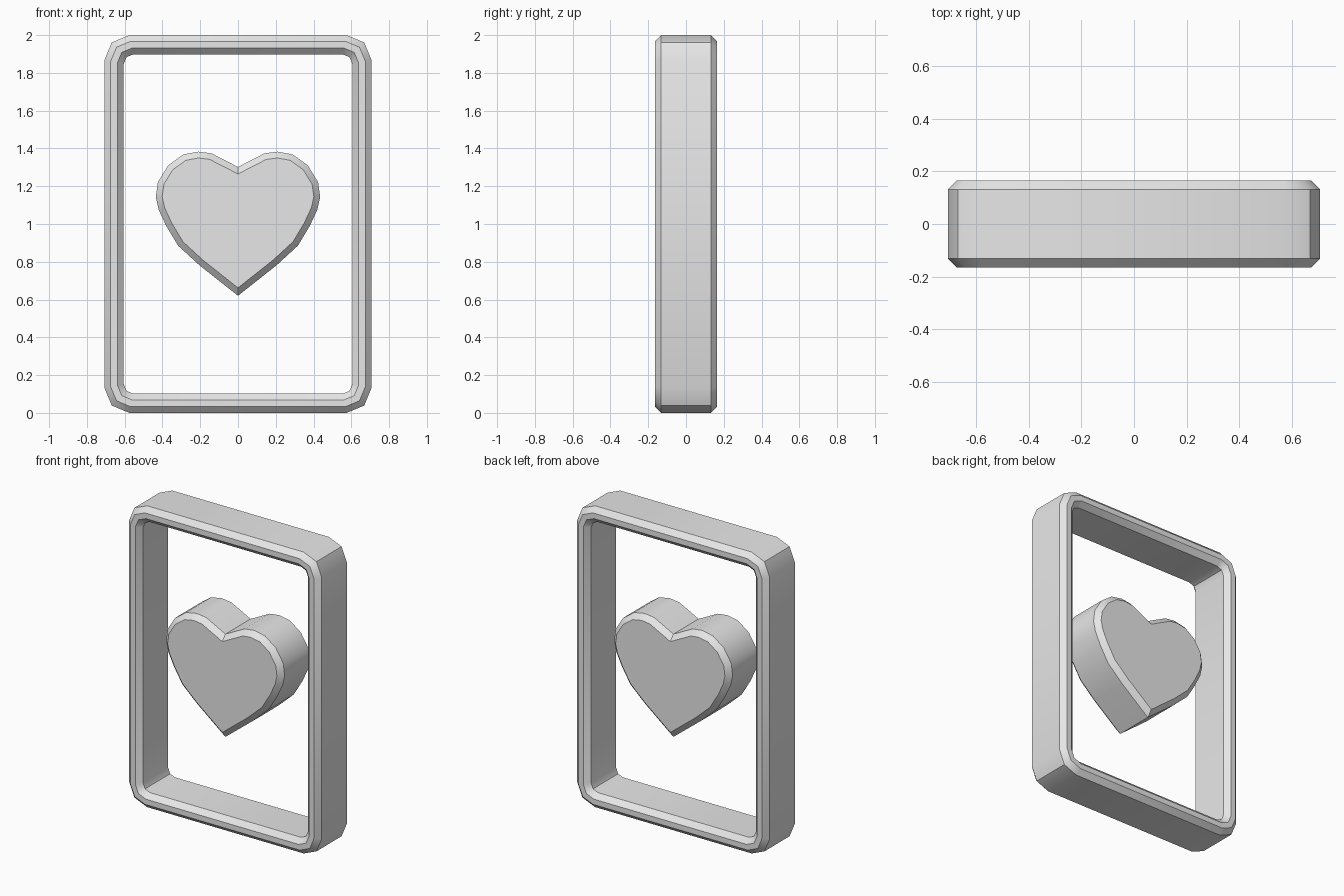
import bpy, bmesh, math
from mathutils import Vector

cube = bpy.data.objects.get("Cube")
if cube:
    bpy.data.objects.remove(cube, do_unlink=True)

DEPTH = 0.165     # half thickness, front to back
CHAMFER = 0.033

grey = bpy.data.materials.new("plain_grey")
grey.use_nodes = True
grey.diffuse_color = (0.8, 0.8, 0.8, 1)
grey.node_tree.nodes["Principled BSDF"].inputs["Base Color"].default_value = (0.8, 0.8, 0.8, 1)


def inset(outline, amount):
    """Move a counter-clockwise outline inwards with mitred corners."""
    result = []
    for i, p in enumerate(outline):
        a = (p - outline[i - 1]).normalized()
        b = (outline[(i + 1) % len(outline)] - p).normalized()
        na, nb = Vector((-a.y, a.x)), Vector((-b.y, b.x))
        result.append(p + (na + nb) * amount / (1 + na.dot(nb)))
    return result


def build(name, outline, section, closed):
    """Join insets of the outline, one ring per (inset, y) of the section."""
    bm = bmesh.new()
    rings = [[bm.verts.new((p.x, y, p.y)) for p in inset(outline, d)] for d, y in section]
    count = len(outline)
    pairs = list(zip(rings, rings[1:]))
    if closed:
        pairs.append((rings[-1], rings[0]))
    else:
        bm.faces.new(rings[0])
        bm.faces.new(rings[-1])
    for r, s in pairs:
        for i in range(count):
            j = (i + 1) % count
            bm.faces.new((r[i], r[j], s[j], s[i]))
    bmesh.ops.recalc_face_normals(bm, faces=bm.faces)
    mesh = bpy.data.meshes.new(name)
    bm.to_mesh(mesh)
    bm.free()
    mesh.materials.append(grey)
    obj = bpy.data.objects.new(name, mesh)
    bpy.context.collection.objects.link(obj)
    bpy.ops.object.select_all(action='DESELECT')
    obj.select_set(True)
    bpy.context.view_layer.objects.active = obj
    bpy.ops.object.shade_smooth_by_angle(angle=math.radians(32))
    return obj


# Chamfered outer edge, shared by both parts
SIDE = DEPTH - CHAMFER
edge = [(CHAMFER, -DEPTH), (0, -SIDE), (0, SIDE), (CHAMFER, DEPTH)]

# Card-shaped frame: rounded rectangle with chamfers outside and inside
HALF_W, RADIUS, WALL = 0.707, 0.132, 0.102
frame_outline = []
for k, (sx, sz) in enumerate([(1, 1), (-1, 1), (-1, -1), (1, -1)]):
    for step in range(3):
        t = math.radians(90 * k + 45 * step)
        frame_outline.append(Vector((sx * (HALF_W - RADIUS) + RADIUS * math.cos(t),
                                     1 + sz * (1 - RADIUS) + RADIUS * math.sin(t))))
inner = [(WALL - CHAMFER, DEPTH), (WALL, SIDE), (WALL, -SIDE), (WALL - CHAMFER, -DEPTH)]
build("frame", frame_outline, edge + inner, True)

# Heart floating in the middle: right half profile, then mirrored
half = [(0, 0.62), (0.206, 0.783), (0.317, 0.885), (0.38, 0.99), (0.42, 1.075),
        (0.435, 1.143), (0.424, 1.222), (0.37, 1.31), (0.29, 1.368),
        (0.21, 1.383), (0.14, 1.374), (0, 1.302)]
heart_outline = [Vector(p) for p in half]
heart_outline += [Vector((-x, z)) for x, z in reversed(half[1:-1])]
build("heart", heart_outline, edge, False)
